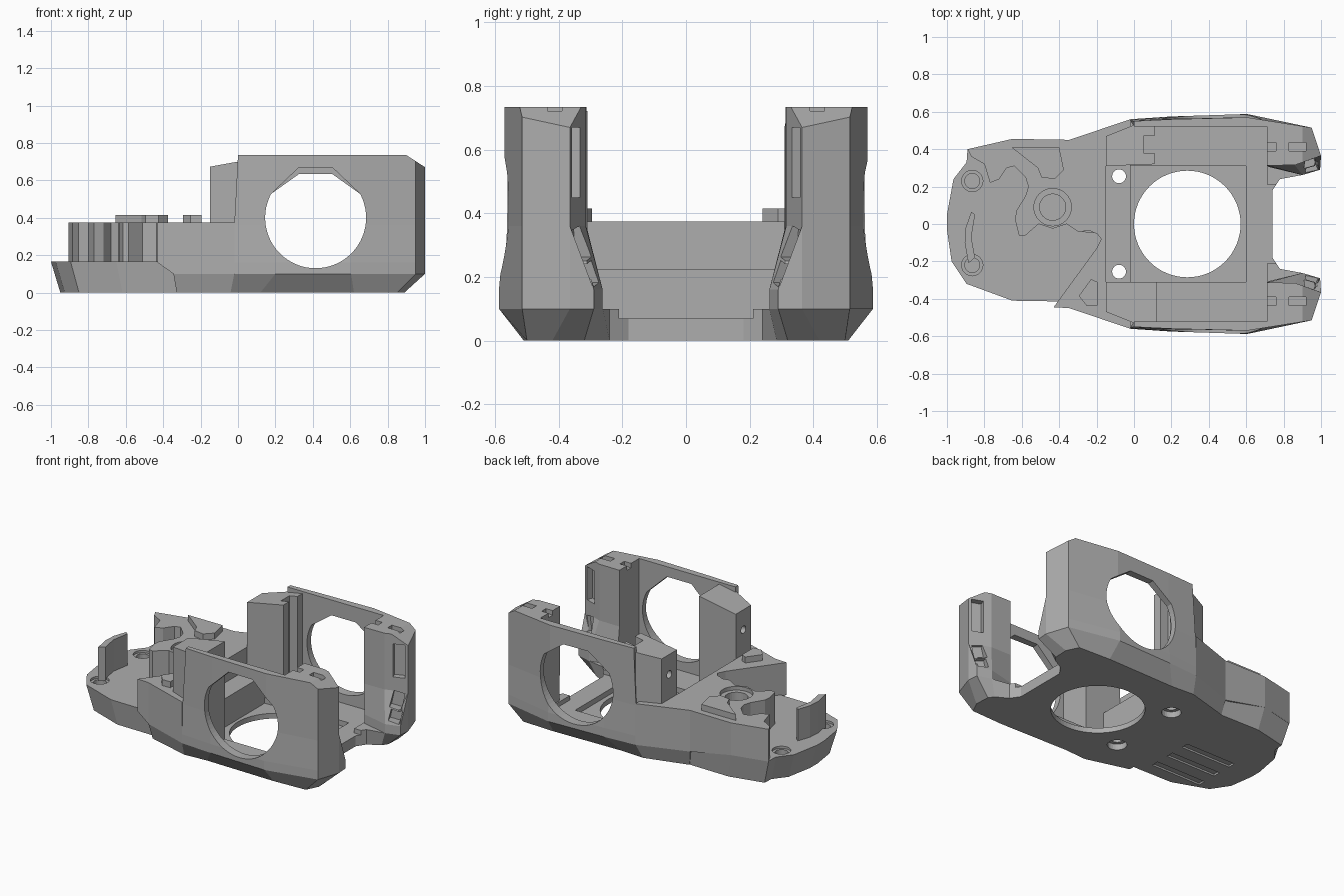
import bpy, bmesh, math
from mathutils import Matrix, Vector

cube = bpy.data.objects.get("Cube")
if cube:
    bpy.data.objects.remove(cube, do_unlink=True)

grey = bpy.data.materials.new("plain_grey")
grey.use_nodes = True
colour = (0.42, 0.42, 0.42, 1)
grey.diffuse_color = colour
grey.node_tree.nodes["Principled BSDF"].inputs["Base Color"].default_value = colour


def ring(points, z, side=1):
    """Place plan points at a height, or at a height that depends on x."""
    return [(x, y * side, z(x) if callable(z) else z) for x, y in points]


def loft(name, rings):
    """Closed solid through a stack of rings with equal point counts."""
    bm = bmesh.new()
    rows = [[bm.verts.new(p) for p in r] for r in rings]
    count = len(rows[0])
    for low, high in zip(rows, rows[1:]):
        for i in range(count):
            j = (i + 1) % count
            bm.faces.new((low[i], low[j], high[j], high[i]))
    bm.faces.new(rows[0])
    bm.faces.new(rows[-1])
    bmesh.ops.recalc_face_normals(bm, faces=bm.faces)
    mesh = bpy.data.meshes.new(name)
    bm.to_mesh(mesh)
    bm.free()
    obj = bpy.data.objects.new(name, mesh)
    bpy.context.collection.objects.link(obj)
    mesh.materials.append(grey)
    return obj


def prism(name, points, z0, z1):
    return loft(name, [ring(points, z0), ring(points, z1)])


def across(name, points, y0, y1):
    """Solid with an x-z profile running along y."""
    return loft(name, [[(x, y, z) for x, z in points] for y in (y0, y1)])


def box(name, x0, x1, y0, y1, z0, z1):
    return prism(name, [(x0, y0), (x1, y0), (x1, y1), (x0, y1)], z0, z1)


def circle(x, y, r, count=48):
    steps = [math.tau * i / count for i in range(count)]
    return [(x + r * math.cos(a), y + r * math.sin(a)) for a in steps]


def carve(obj, cutters):
    """Subtract cutters from a part, then remove them."""
    bpy.context.view_layer.objects.active = obj
    for cutter in cutters:
        cutter.hide_render = True
        mod = obj.modifiers.new("cut", 'BOOLEAN')
        mod.operation, mod.solver, mod.object = 'DIFFERENCE', 'EXACT', cutter
        bpy.ops.object.modifier_apply(modifier=mod.name)
        bpy.data.objects.remove(cutter, do_unlink=True)


def mirrored(points):
    return points + [(x, -y) for x, y in reversed(points)]


def bolt_holes(radius, top):
    return [prism("cutter", circle(-.08, y, radius, 24), -.1, top) for y in (-.255, .255)]


# Rear hull: chamfered bottom, notched back edge, floor pocket
rear = mirrored([(-.345, .45), (-.02, .56), (.2, .575), (.605, .588), (.95, .515),
                 (1, .365), (.995, .29), (.9, .262), (.78, .24), (.74, .18)])
rear_bottom = mirrored([(-.328, .43), (-.04, .51), (.12, .5), (.62, .51), (.85, .5),
                        (.89, .42), (.885, .32), (.86, .285), (.78, .24), (.74, .18)])
hull = loft("rear_hull", [ring(rear_bottom, 0), ring(rear, .1)])
carve(hull, [box("cutter", -.02, .71, -.52, .52, .07, .5),
             box("cutter", -.02, .6, -.31, .31, .035, .5),
             box("cutter", .7, .9, -.21, .21, .07, .5),
             prism("cutter", circle(.285, 0, .285, 64), -.1, .5)]
      + bolt_holes(.037, .5) + bolt_holes(.06, .04))

# Rounded nose with ringed pits and underside grooves, reaching under the deck
nose = [(-.16, -.4), (-.345, -.415), (-.65, -.41), (-.895, -.32), (-.975, -.2), (-1, -.03),
        (-1, .05), (-.965, .24), (-.895, .33), (-.89, .4), (-.65, .455), (-.345, .45),
        (-.16, .44)]
nose_bottom = [(x * .95, y * .95) for x, y in nose]
front = loft("nose_hull", [ring(nose_bottom, 0), ring(nose, .165)])
cuts = []
for y in (-.22, .23):
    cuts += [prism("cutter", circle(-.865, y, .057, 24), .15, .5),
             prism("cutter", circle(-.865, y, .04, 24), .09, .5)]
for y in (-.28, -.14, 0):
    cuts.append(box("cutter", -.77, -.4, y - .025, y + .025, -.1, .012))
carve(front, cuts)

# Raised deck with a winding front edge
deck_outline = [
    (-.345, -.45), (-.02, -.56), (-.02, -.45), (-.15, -.45), (-.15, .45), (-.02, .45),
    (-.02, .56), (-.345, .45), (-.65, .455), (-.89, .4), (-.87, .36), (-.8, .32),
    (-.77, .22), (-.72, .24), (-.68, .3), (-.64, .31), (-.58, .25), (-.565, .2),
    (-.58, .15), (-.63, .07), (-.635, .02), (-.615, -.06), (-.585, -.065), (-.51, 0),
    (-.435, -.025), (-.36, 0), (-.3, -.04), (-.2, -.05), (-.175, -.08), (-.2, -.13),
    (-.43, -.445)]
deck = loft("raised_deck", [ring(deck_outline, lambda x: .1 if x > -.35 else .16),
                            ring(deck_outline, .375)])
pits = []
for x, y, r in ((-.435, .09, .1), (-.25, -.09, .055)):
    pits += [prism("cutter", circle(x, y, r, 32), .35, .5),
             prism("cutter", circle(x, y, r * .7, 32), .25, .5)]
carve(deck, pits)
step = box("inner_step", -.15, -.02, -.45, .45, .09, .225)
carve(step, bolt_holes(.037, .5))

# Pads and nose fin
prism("left_pad", [(-.655, .41), (-.4, .41), (-.375, .29), (-.425, .24),
                   (-.495, .25), (-.515, .3)], .37, .415)
prism("right_pad", [(-.23, -.295), (-.195, -.31), (-.195, -.435), (-.255, -.435),
                    (-.295, -.385)], .37, .415)
prism("nose_fin", [(-.87, .065), (-.85, .05), (-.87, -.07), (-.85, -.18),
                   (-.885, -.21), (-.905, -.1), (-.9, -.02)], .15, .375)

# Side walls joined to the rear pillars
arc = [(x, z) for x, z in circle(.415, .4, .27, 64) if z < .54]
arc.sort(key=lambda p: math.atan2(p[0] - .415, .4 - p[1]))
inner = [(.71, .52), (0, .52)]
foot = [(-.02, .56), (.2, .575), (.605, .588), (.95, .515), (1, .365),
        (.995, .29), (.9, .262), (.72, .305)]
pillar = [(.95, .515), (1, .365), (.93, .34), (.86, .315), (.71, .313)]
waist = [(-.02, .555), (.2, .565), (.605, .57)] + pillar
crown = [(0, .55), (.2, .56), (.605, .57)] + pillar


def chamfer_slot(side, x, y, z, width, height, tilt):
    """Slot cutter that faces the inner rear chamfer of a pillar."""
    w, h = width / 2, height / 2
    slot = box("cutter", -.04, .04, -w, w, -h, h)
    turn = Matrix.Rotation(-side * 1.22, 4, 'Z') @ Matrix.Rotation(side * tilt, 4, 'X')
    place = Matrix.Translation(Vector((x, side * y, z)))
    slot.data.transform(place @ turn)
    return slot


for side, label, lintel in ((1, "back", .633), (-1, "front", .668)):
    wall = loft(label + "_wall", [ring(foot + inner, .1, side), ring(foot + inner, .16, side),
                                  ring(waist + inner, .36, side),
                                  ring(crown + inner, .735, side)])
    # Round window with a flat, angled top
    window = arc + [(.505, lintel), (.325, lintel)]
    corner = [(.9, .735), (1.1, .605), (1.1, .9), (.9, .9)]
    low, high = sorted((side * .39, side * .435))
    cuts = [across("cutter", window, side * .5, side * .7), across("cutter", corner, -.9, .9)]
    cuts += [box("cutter", a, b, low, high, .705, .9) for a, b in ((.7, .76), (.83, .92))]
    cuts += [chamfer_slot(side, .945, .345, .56, .075, .22, 0),
             chamfer_slot(side, .945, .325, .305, .07, .1, -.2),
             chamfer_slot(side, .95, .3, .21, .07, .07, -.2)]
    carve(wall, cuts)

# Sloped blocks beside the front ends of the walls
slope = lambda x: .7 + .18 * x
shapes = {1: [(.11, .32), (.11, .38), (.05, .38), (.05, .47), (.11, .47), (.11, .53)],
          -1: [(.12, .31), (.12, .53)]}
for side, edge in shapes.items():
    outline = [(-.15, .31)] + edge + [(0, .53), (-.15, .47)]
    label = "back" if side > 0 else "front"
    block = loft(label + "_block", [ring(outline, .06, side), ring(outline, slope, side)])
    bore = prism("cutter", circle(0, 0, .025, 20), -.05, .05)
    bore.data.transform(Matrix.Translation((-.15, side * .39, .54))
                        @ Matrix.Rotation(math.pi / 2, 4, 'Y'))
    carve(block, [bore])
